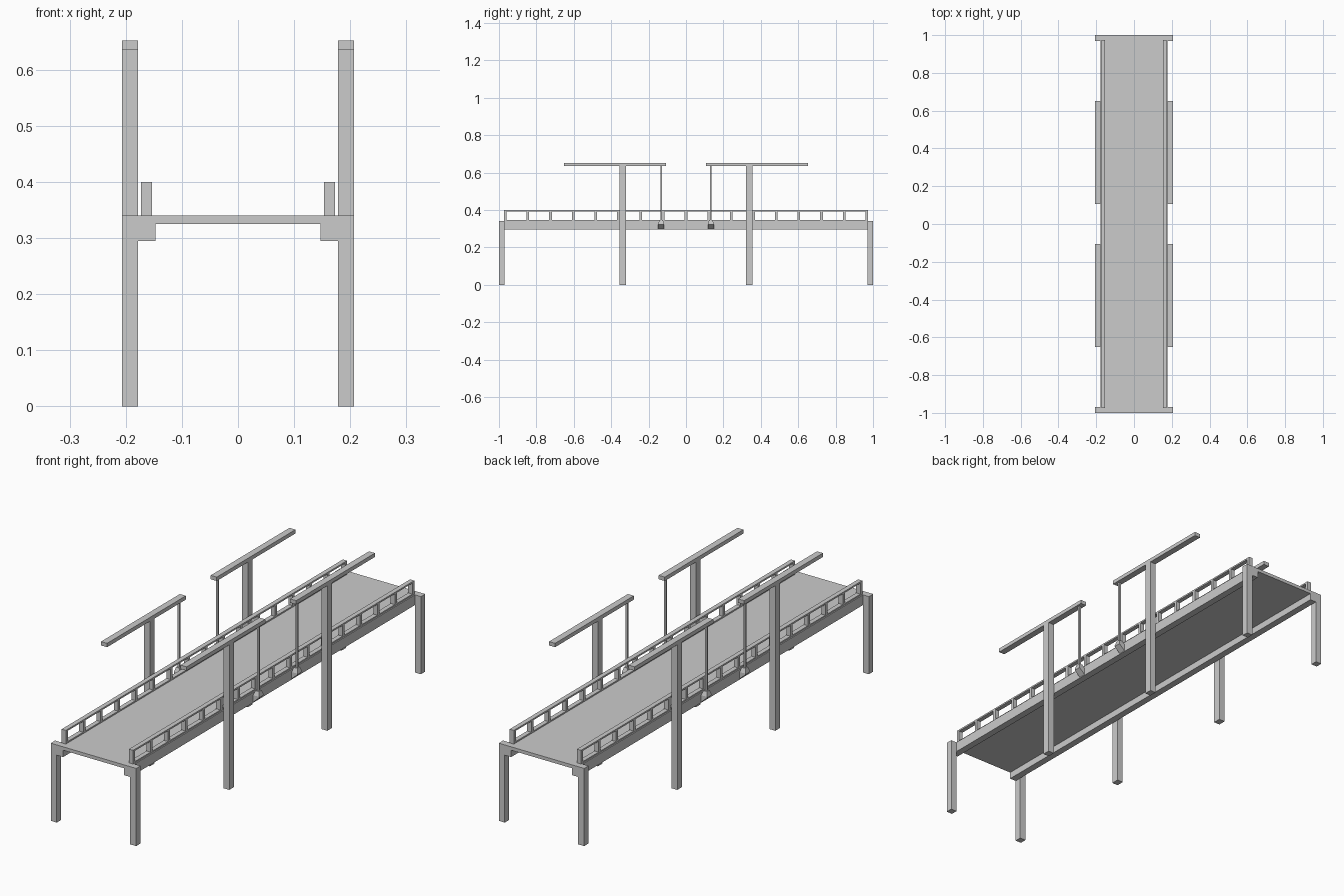
import bpy, bmesh
from mathutils import Vector, Matrix

if "Cube" in bpy.data.objects:
    bpy.data.objects.remove(bpy.data.objects["Cube"])

def add_box(bm, x, y, z):
    """Box from (min, max) ranges."""
    size = Vector((x[1] - x[0], y[1] - y[0], z[1] - z[0]))
    mid = Vector((sum(x) / 2, sum(y) / 2, sum(z) / 2))
    bmesh.ops.create_cube(bm, size=1, matrix=Matrix.Translation(mid) @ Matrix.Diagonal(size.to_4d()))

def finish(bm, name, mirror=(False, False)):
    """Make the object; mirror it across x and/or y through the world origin."""
    bmesh.ops.recalc_face_normals(bm, faces=bm.faces)
    me = bpy.data.meshes.new(name)
    bm.to_mesh(me)
    bm.free()
    ob = bpy.data.objects.new(name, me)
    bpy.context.collection.objects.link(ob)
    if any(mirror):
        mod = ob.modifiers.new("Mirror", 'MIRROR')
        mod.use_axis = (*mirror, False)
        mod.use_mirror_merge = False
    return ob

def box(name, x, y, z, mirror=(False, False)):
    bm = bmesh.new()
    add_box(bm, x, y, z)
    return finish(bm, name, mirror)

def hull(name, points, mirror):
    bm = bmesh.new()
    for p in points:
        bm.verts.new(p)
    bmesh.ops.convex_hull(bm, input=bm.verts[:])
    return finish(bm, name, mirror)

BOTH = (True, True)
SIDE = (0.178, 0.207)          # x range of all posts
DECK = 0.34                    # road surface height
HY = 0.133                     # hanger position along the bridge

# Deck, its wide end strips and the side girders
box("deck", (-0.178, 0.178), (-0.97, 0.97), (0.325, DECK))
box("deck_end", (-0.178, 0.178), (0.97, 1.0), (0.325, DECK), (False, True))
box("girder", (0.147, 0.178), (-1.0, 1.0), (0.295, DECK), (True, False))

# Corner legs, towers and the lifting beams on top
box("corner_leg", SIDE, (0.97, 1.0), (0, DECK), BOTH)
box("tower", SIDE, (0.322, 0.356), (0, 0.635), BOTH)
box("lifting_beam", SIDE, (0.107, 0.652), (0.635, 0.652), BOTH)

# Railing: bottom and top rails with evenly spaced posts
bm = bmesh.new()
RX, RY, W, BAYS = (0.153, 0.173), 0.973, 0.014, 16
add_box(bm, RX, (-RY, RY), (DECK, 0.346))
add_box(bm, RX, (-RY, RY), (0.393, 0.4))
for i in range(BAYS + 1):
    y = -RY + W / 2 + i * (2 * RY - W) / BAYS
    add_box(bm, RX, (y - W / 2, y + W / 2), (0.346, 0.393))
finish(bm, "railing", (True, False))

# Hanger rods with tapered cap and wedge bracket on the girder
box("hanger_rod", (0.188, 0.197), (HY - 0.0045, HY + 0.0045), (0.34, 0.635), BOTH)
ends = (HY - 0.016, HY + 0.016)
hull("hanger_bracket",
     [(x, y, z) for y in ends for x, z in ((0.178, 0.298), (0.178, 0.328), (0.206, 0.328), (0.206, 0.323))], BOTH)
hull("hanger_cap",
     [(x, y, 0.328) for x in (0.178, 0.206) for y in ends] +
     [(x, HY + d, 0.347) for x in (0.184, 0.201) for d in (-0.009, 0.009)], BOTH)
